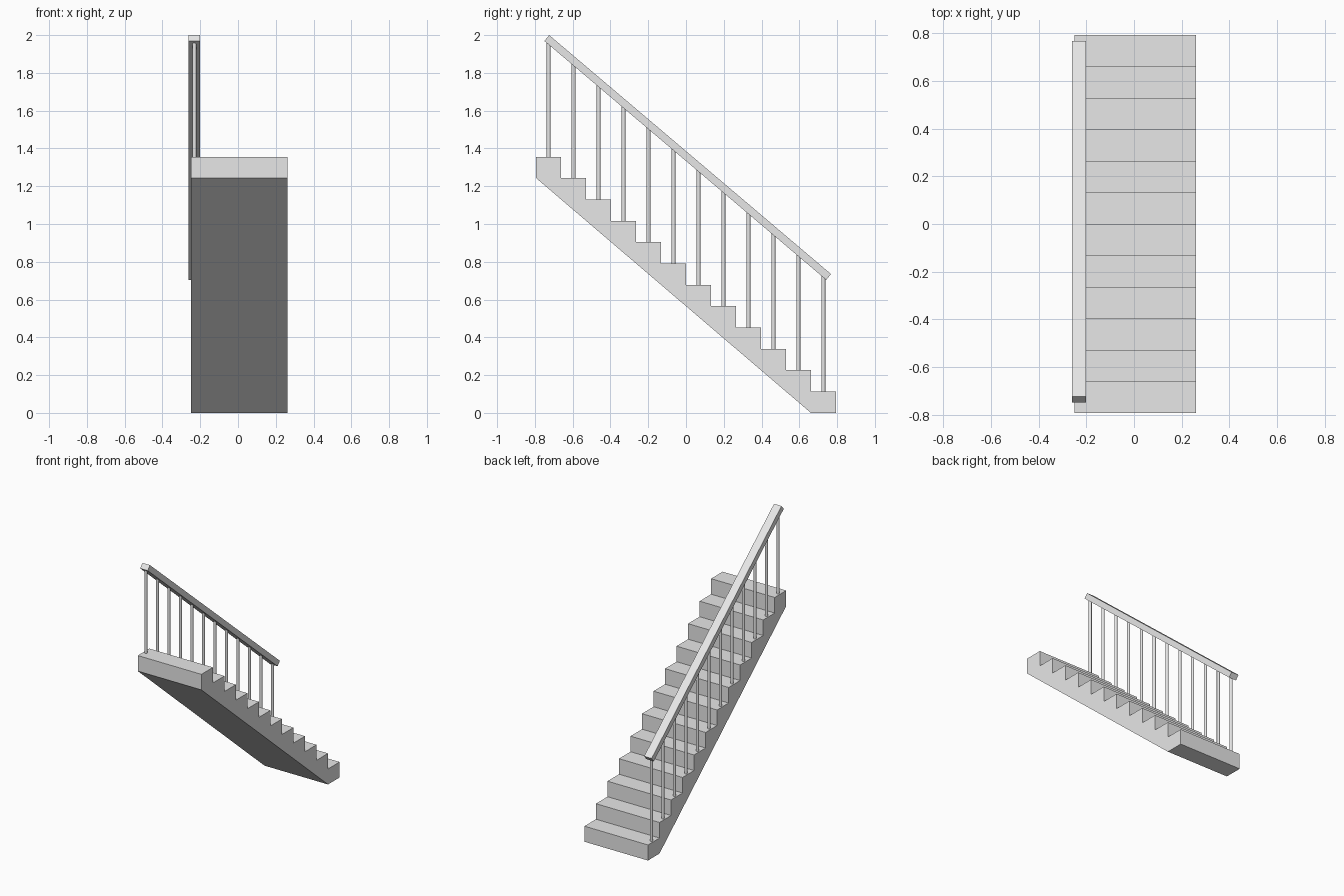
import bpy, bmesh, math

if "Cube" in bpy.data.objects:
    bpy.data.objects.remove(bpy.data.objects["Cube"], do_unlink=True)

STEPS = 12
DEPTH, HEIGHT = 1.587, 1.356
TREAD, RISE = DEPTH / STEPS, HEIGHT / STEPS
BACK = DEPTH / 2
X_RIGHT, X_LEFT = -0.25, 0.261
RAIL_X, RAIL_Y, RAIL_Z = -0.231, 0.009, 1.352
SLOPE = math.atan2(1.265, 1.492)

# One plain grey for everything
GREY = (0.8, 0.8, 0.8, 1)
grey = bpy.data.materials.new("light_grey")
grey.use_nodes = True
grey.diffuse_color = GREY
grey.node_tree.nodes["Principled BSDF"].inputs["Base Color"].default_value = GREY


def add_object(name, bm):
    bmesh.ops.recalc_face_normals(bm, faces=bm.faces[:])
    mesh = bpy.data.meshes.new(name)
    bm.to_mesh(mesh)
    bm.free()
    mesh.materials.append(grey)
    obj = bpy.data.objects.new(name, mesh)
    bpy.context.collection.objects.link(obj)
    return obj


# Stair flight: stepped side profile with a sloping underside, extruded across
profile = [(BACK, 0)]
for i in range(STEPS):
    y, z = BACK - i * TREAD, (i + 1) * RISE
    profile += [(y, z), (y - TREAD, z)]
profile += [(-BACK, HEIGHT - RISE), (BACK - TREAD, 0)]

bm = bmesh.new()
side = bm.faces.new([bm.verts.new((X_RIGHT, y, z)) for y, z in profile])
extruded = bmesh.ops.extrude_face_region(bm, geom=[side], use_keep_orig=True)
moved = [v for v in extruded["geom"] if isinstance(v, bmesh.types.BMVert)]
bmesh.ops.translate(bm, verts=moved, vec=(X_LEFT - X_RIGHT, 0, 0))
add_object("stair_flight", bm)

# Handrail: slanted bar parallel to the flight
bm = bmesh.new()
bmesh.ops.create_cube(bm, size=1)
bmesh.ops.scale(bm, verts=bm.verts[:], vec=(0.06, 1.956, 0.04))
rail = add_object("handrail", bm)
rail.location = (RAIL_X, RAIL_Y, RAIL_Z)
rail.rotation_euler.x = -SLOPE

# Balusters: one thin round post in the middle of each tread
for i in range(STEPS):
    y = BACK - (i + 0.5) * TREAD
    bottom = (i + 1) * RISE
    top = RAIL_Z - math.tan(SLOPE) * (y - RAIL_Y)
    bm = bmesh.new()
    bmesh.ops.create_cone(bm, cap_ends=True, segments=12, radius1=0.0105,
                          radius2=0.0105, depth=top - bottom)
    for face in bm.faces:
        face.smooth = len(face.verts) == 4
    for edge in bm.edges:
        edge.smooth = all(len(f.verts) == 4 for f in edge.link_faces)
    post = add_object(f"baluster_{i + 1}", bm)
    post.location = (RAIL_X, y, (top + bottom) / 2)
